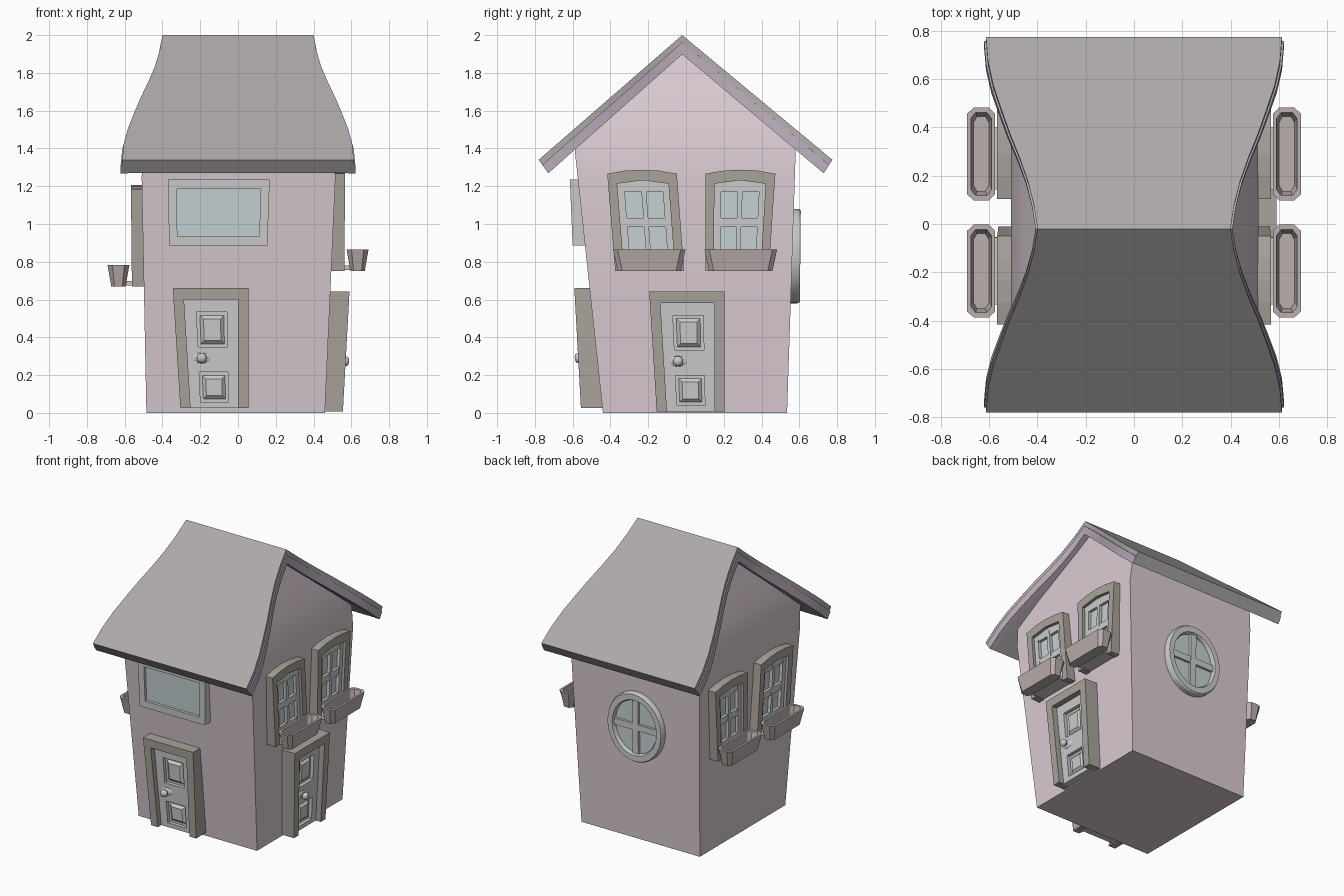
import bpy, bmesh, math
from mathutils import Vector

if "Cube" in bpy.data.objects:
    bpy.data.objects.remove(bpy.data.objects["Cube"])


def material(name, rgb):
    m = bpy.data.materials.new(name)
    m.diffuse_color = (*rgb, 1)
    m.use_nodes = True
    m.node_tree.nodes["Principled BSDF"].inputs["Base Color"].default_value = m.diffuse_color
    return m


WALL = material("wall_pink", (.70, .60, .65))
ROOF = material("roof_grey", (.43, .40, .40))
TRIM = material("trim_purple", (.50, .41, .50))
WOOD = material("frame_brown", (.40, .37, .33))
CLAY = material("planter_brown", (.50, .43, .42))
GLASS = material("glass", (.56, .64, .66))


def make(name, solids, mat=None, closed=False, smooth=None):
    """Loft every solid (a list of rings of points) into one object."""
    bm = bmesh.new()
    for rings in solids:
        vs = [[bm.verts.new(p) for p in r] for r in rings]
        pairs = list(zip(vs, vs[1:])) + ([(vs[-1], vs[0])] if closed else [])
        for a, b in pairs:
            n = len(a)
            for i in range(n):
                j = (i + 1) % n
                bm.faces.new((a[i], a[j], b[j], b[i]))
        if not closed:
            bm.faces.new(vs[0])
            bm.faces.new(vs[-1])
    bmesh.ops.recalc_face_normals(bm, faces=bm.faces)
    me = bpy.data.meshes.new(name)
    bm.to_mesh(me)
    bm.free()
    ob = bpy.data.objects.new(name, me)
    bpy.context.collection.objects.link(ob)
    if mat:
        me.materials.append(mat)
    if smooth:
        bpy.ops.object.select_all(action='DESELECT')
        ob.select_set(True)
        bpy.context.view_layer.objects.active = ob
        bpy.ops.object.shade_smooth_by_angle(angle=math.radians(smooth))
    return ob


def wall_map(side, base, slope):
    """Map (u along wall, z, d outward) to the world on a leaning wall."""
    def f(u, z, d):
        w = base + slope * z + d
        return {"front": (u, -w, z), "back": (u, w, z),
                "right": (w, u, z), "left": (-w, u, z)}[side]
    return f


def quad_map(wall, bl, br, tr, tl, z0, z1):
    """Map (s, t, d) of a crooked four-sided opening to the world."""
    def f(s, t, d):
        left, right = bl + (tl - bl) * t, br + (tr - br) * t
        return wall(left + (right - left) * s, z0 + (z1 - z0) * t, d)
    return f


def prism(q, outline, d0, d1):
    return [[q(s, t, d) for s, t in outline] for d in (d0, d1)]


def rect(s0, t0, s1, t1):
    return [(s0, t0), (s1, t0), (s1, t1), (s0, t1)]


def bars(q, s0, t0, s1, t1, d0, d1):
    return prism(q, rect(s0, t0, s1, t1), d0, d1)


# Body: leaning walls, gables curving inward to the ridge
rings = []
for z, h in [(0, 0), (.6, 0), (1.25, 0), (1.4, .5), (1.55, .465), (1.7, .42), (1.8, .39), (1.91, .36)]:
    k = (1.915 - z) / .63
    y0 = max(-.44 - .107 * z, -.02 - .71 * k)
    y1 = min(.535 + .033 * z, -.02 + .75 * k)
    xl, xr = (-h, h) if h else (-.485 - .02 * z, .46 + .045 * z)
    rings.append([(xl, y0, z), (xr, y0, z), (xr, y1, z), (xl, y1, z)])
make("house_body", [rings], WALL, smooth=30)

# Roof: folded slab whose ends flare toward the eaves
FLARE = [.40, .415, .44, .475, .515, .55, .583, .605, .613]
N = len(FLARE) - 1


def roof_point(i, depth):
    k = abs(i) / N
    out, inn = (.76, .71) if i < 0 else (.795, .75)
    y = (out + (inn - out) * depth) * k * (-1 if i < 0 else 1)
    return y - .02, 2 - .66 * k - depth * (.10 - .03 * k)


def strip(x0, x1, d0, d1):
    res = []
    for i in range(-N, N + 1):
        h = FLARE[abs(i)]
        a, b = roof_point(i, d0), roof_point(i, d1)
        res.append([(x0(h), *a), (x1(h), *a), (x1(h), *b), (x0(h), *b)])
    return res


make("roof", [strip(lambda h: -h, lambda h: h, 0, 1)], ROOF, smooth=30)
make("gable_trim", [strip(lambda h: s * (h - .03), lambda h: s * (h + .008), .38, 1.02)
                    for s in (-1, 1)], TRIM, smooth=30)


# Doors: crooked frame, panelled leaf and knob
def door(side, u, z0):
    wall = wall_map(side, .455, .055)
    q = quad_map(wall, u - .16, u + .20, u + .20, u - .20, z0, z0 + .635)
    make(side + "_door_frame", [prism(q, [(0, 0), (0, 1), (1, 1), (1, 0), (.85, 0), (.86, .905),
                                          (.14, .905), (.15, 0)], -.06, .1)], WOOD)
    a, b, c, e = .13, .30, .71, .87
    leaf = [bars(q, a, 0, b, .92, -.05, .06), bars(q, c, 0, e, .92, -.05, .06)]
    leaf += [bars(q, b, t0, c, t1, -.05, .06) for t0, t1 in ((0, .05), (.30, .51), (.80, .92))]
    for t0, t1 in ((.05, .30), (.51, .80)):
        leaf.append(bars(q, b, t0, c, t1, -.05, .035))
        leaf.append([[q(s, t, .034) for s, t in rect(b + .04, t0 + .025, c - .04, t1 - .025)],
                     [q(s, t, .052) for s, t in rect(b + .09, t0 + .055, c - .09, t1 - .055)]])
    make(side + "_door_leaf", leaf)
    ku, kz = u - .047, z0 + .265
    profile = [(0.02, .055, 1.7), (.028, .064, 1.7), (.022, .070, 1.5), (.010, .073, 1), (.010, .082, 1),
               (.022, .088, 1), (.027, .099, 1), (.022, .112, 1), (.008, .118, 1)]
    knob = [[wall(ku + r * sx * math.cos(i * math.pi / 8), kz + r * math.sin(i * math.pi / 8), d)
             for i in range(16)] for r, d, sx in profile]
    make(side + "_door_knob", [knob], smooth=50)


door("front", -.145, .025)
door("right", .005, .008)


# Side windows: arched frame, four-pane sash, sill and planter
def window(side, n, bl, br, tr, tl, z0):
    q = quad_map(wall_map(side, .495, .01), bl, br, tr, tl, z0, z0 + .53)
    tag = f"{side}_window_{n}_"
    make(tag + "frame", [prism(q, [(0, 0), (0, .97), (.25, 1), (.5, 1.01), (.75, 1), (1, .97), (1, 0),
                                   (.87, 0), (.87, .87), (.5, .905), (.13, .87), (.13, 0)],
                               -.04, .06)], WOOD)
    sash = [bars(q, s0, .05, s1, .89, -.04, .04) for s0, s1 in ((.12, .23), (.47, .54), (.78, .88))]
    sash += [bars(q, .2, t0, .8, t1, -.04, .038) for t0, t1 in ((.05, .2), (.44, .53), (.79, .9))]
    make(tag + "sash", sash)
    make(tag + "glass", [bars(q, .2, .15, .8, .82, -.04, .018)], GLASS)
    make(tag + "sill", [bars(q, .12, 0.01, .88, .055, -.04, .1)])
    # Planter: tapered hollow box with cut corners
    yc, sg = (-.195 if n == 1 else .29), (1 if side == "right" else -1)

    def octagon(hx, hy, z, c=.025):
        pts = [(hx, hy - c), (hx * .55, hy), (-hx * .55, hy), (-hx, hy - c),
               (-hx, c - hy), (-hx * .55, -hy), (hx * .55, -hy), (hx, c - hy)]
        return [(sg * (.633 + x), yc + y, z) for x, y in pts]
    make(tag + "planter", [[octagon(.038, .168, z0), octagon(.058, .192, z0 + .113),
                            octagon(.043, .172, z0 + .113), octagon(.032, .155, z0 + .045)]], CLAY)


for side, z0 in (("right", .752), ("left", .67)):
    window(side, 1, -.375, -.01, -.05, -.418, z0)
    window(side, 2, .103, .438, .474, .103, z0)

# Front picture window
q = quad_map(wall_map("front", .503, .042), -.365, .155, .168, -.37, .885, 1.235)
o, i = rect(0, 0, 1, 1), rect(.085, .14, .915, .86)
make("front_window_frame", [[[q(s, t, d) for s, t in r]
                             for r, d in ((o, -.03), (o, .06), (i, .06), (i, -.03))]], closed=True)
make("front_window_glass", [bars(q, .05, .1, .95, .9, -.03, .04)], GLASS)

# Round back window with cross bars
back = wall_map("back", .555, .01)


def ellipse(r, d):
    return [back(-.01 + .22 * r * math.cos(a * math.pi / 16),
                 .83 + .25 * r * math.sin(a * math.pi / 16), d) for a in range(32)]


make("round_window_frame", [[ellipse(1, -.03), ellipse(1, .03), ellipse(.97, .042), ellipse(.8, .042),
                             ellipse(.77, .03), ellipse(.77, -.03)]], closed=True, smooth=30)
make("round_window_glass", [[ellipse(.8, -.02), ellipse(.8, .012)]], GLASS)
make("round_window_bars", [bars(back, -.033, .63, .013, 1.03, -.02, .03),
                           bars(back, -.19, .807, .17, .853, -.02, .029)])
